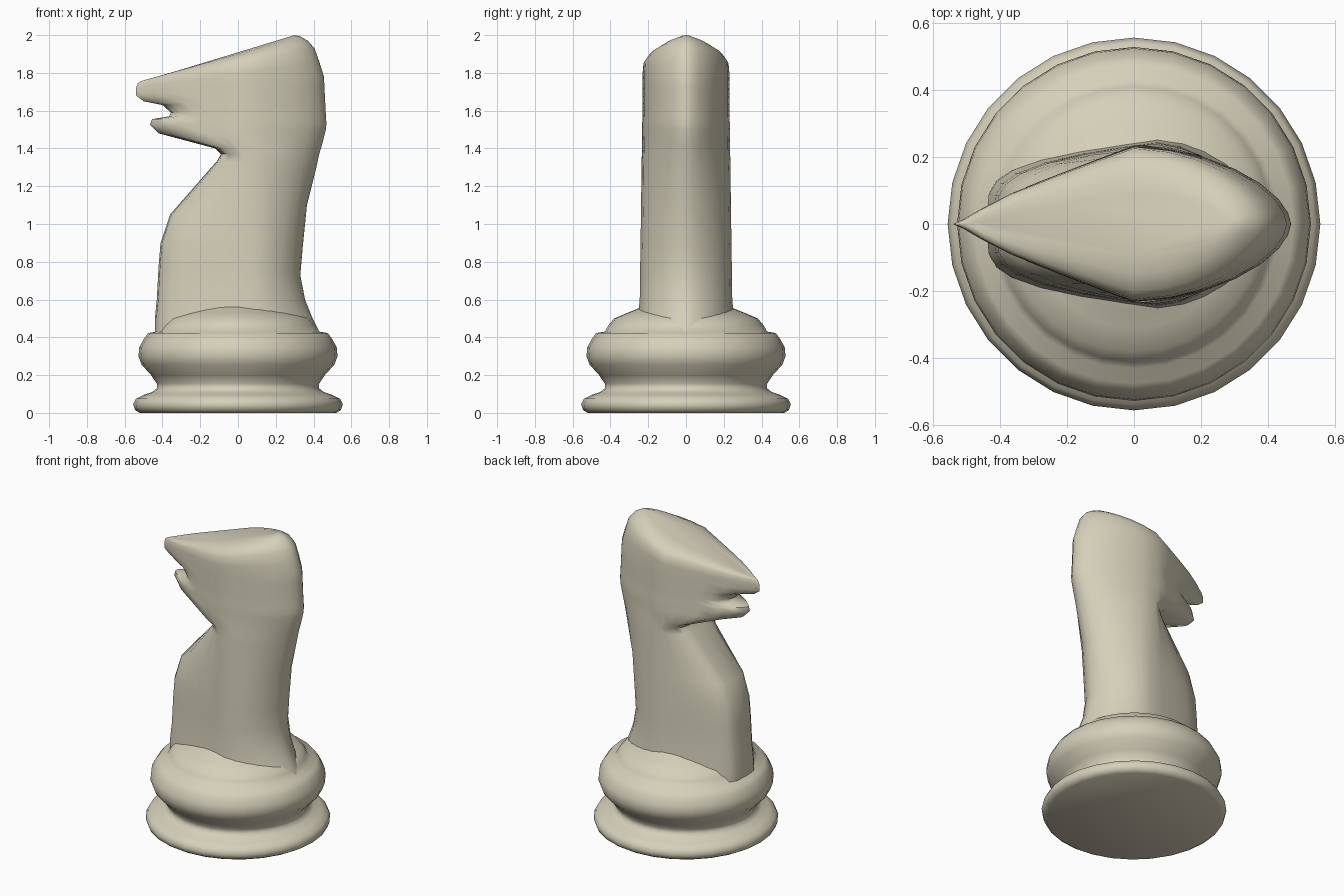
import bpy, bmesh, math

mat = bpy.data.materials.new("warm ivory")
mat.diffuse_color = (0.67, 0.63, 0.49, 1)


def loft(name, rings, angle):
    """Bridge a stack of equal-length point rings and close both ends."""
    bm = bmesh.new()
    rows = [[bm.verts.new(p) for p in ring] for ring in rings]
    n = len(rows[0])
    for a, b in zip(rows, rows[1:]):
        for i in range(n):
            j = (i + 1) % n
            bm.faces.new((a[i], a[j], b[j], b[i]))
    bm.faces.new(rows[0][::-1])
    bm.faces.new(rows[-1])
    bmesh.ops.recalc_face_normals(bm, faces=bm.faces)
    mesh = bpy.data.meshes.new(name)
    bm.to_mesh(mesh)
    bm.free()
    mesh.materials.append(mat)
    ob = bpy.data.objects.new(name, mesh)
    bpy.context.collection.objects.link(ob)
    bpy.ops.object.select_all(action='DESELECT')
    bpy.context.view_layer.objects.active = ob
    ob.select_set(True)
    bpy.ops.object.shade_smooth_by_angle(angle=math.radians(angle))
    return ob


# turned base: (radius, height)
base = [(0.52, 0), (0.545, 0.015), (0.555, 0.045), (0.54, 0.075), (0.50, 0.095),
        (0.455, 0.11), (0.43, 0.13), (0.43, 0.155), (0.46, 0.20), (0.51, 0.255),
        (0.527, 0.30), (0.523, 0.345), (0.50, 0.39), (0.475, 0.423), (0.43, 0.43),
        (0.41, 0.465), (0.38, 0.50), (0.31, 0.53), (0.26, 0.55), (0.20, 0.58)]
SIDES = 28
loft("base", [[(r * math.cos(2 * math.pi * i / SIDES), r * math.sin(2 * math.pi * i / SIDES), z)
               for i in range(SIDES)] for r, z in base], 60)

# neck and head: tilted sections (front x, front z, back x, back z, half width)
neck = [
    (-0.44, 0.42, 0.435, 0.42, 0.26), (-0.44, 0.50, 0.395, 0.50, 0.255),
    (-0.43, 0.60, 0.355, 0.60, 0.245), (-0.42, 0.78, 0.33, 0.73, 0.243),
    (-0.41, 0.90, 0.342, 0.87, 0.241), (-0.36, 1.05, 0.365, 1.10, 0.238),
    (-0.11, 1.335, 0.415, 1.30, 0.235), (-0.09, 1.37, 0.43, 1.37, 0.234)]
head = [
    (-0.12, 1.40, 0.445, 1.42, 0.233), (-0.42, 1.48, 0.465, 1.50, 0.232),
    (-0.465, 1.525, 0.468, 1.53, 0.232), (-0.455, 1.555, 0.466, 1.57, 0.231),
    (-0.365, 1.57, 0.464, 1.60, 0.23), (-0.355, 1.59, 0.462, 1.64, 0.23),
    (-0.40, 1.63, 0.46, 1.68, 0.23), (-0.50, 1.65, 0.458, 1.72, 0.23),
    (-0.54, 1.68, 0.455, 1.78, 0.23), (-0.54, 1.72, 0.43, 1.86, 0.23),
    (-0.53, 1.745, 0.405, 1.93, 0.225), (-0.515, 1.755, 0.37, 1.97, 0.20),
    (-0.495, 1.762, 0.33, 1.993, 0.15), (-0.47, 1.766, 0.30, 2.0, 0.09)]


def lens(section, is_head):
    """Lens-shaped section: blunt-fronted on the neck, pointed on the head."""
    xf, zf, xb, zb, w = section
    mid = 0.0 if is_head else 0.07 - 0.05 * max(0, (zf - 1.0) / 0.4)
    side = []
    for u in (0.015, 0.06, 0.15, 0.32, 0.55, 0.8):
        x = xf + u * (mid - xf)
        if is_head:  # every head section follows one shared plan outline
            y = w * (min(1, (x - mid) / (-0.55 - mid) * -1 + 1)) ** 0.85
            y *= min(1, (u / 0.2) ** 0.5)
        else:
            y = w * u ** 0.25
        side.append((x, y))
    side.append((mid, w))
    for v in (0.25, 0.45, 0.64, 0.8, 0.92, 0.98):
        side.append((mid + v * (xb - mid), w * (1 - v ** 1.8) ** 0.58))
    outline = [(xf, 0)] + side + [(xb, 0)] + [(x, -y) for x, y in reversed(side)]
    return [(x, y, zf + (zb - zf) * (x - xf) / (xb - xf)) for x, y in outline]


loft("neck_and_head", [lens(s, False) for s in neck] + [lens(s, True) for s in head], 60)
